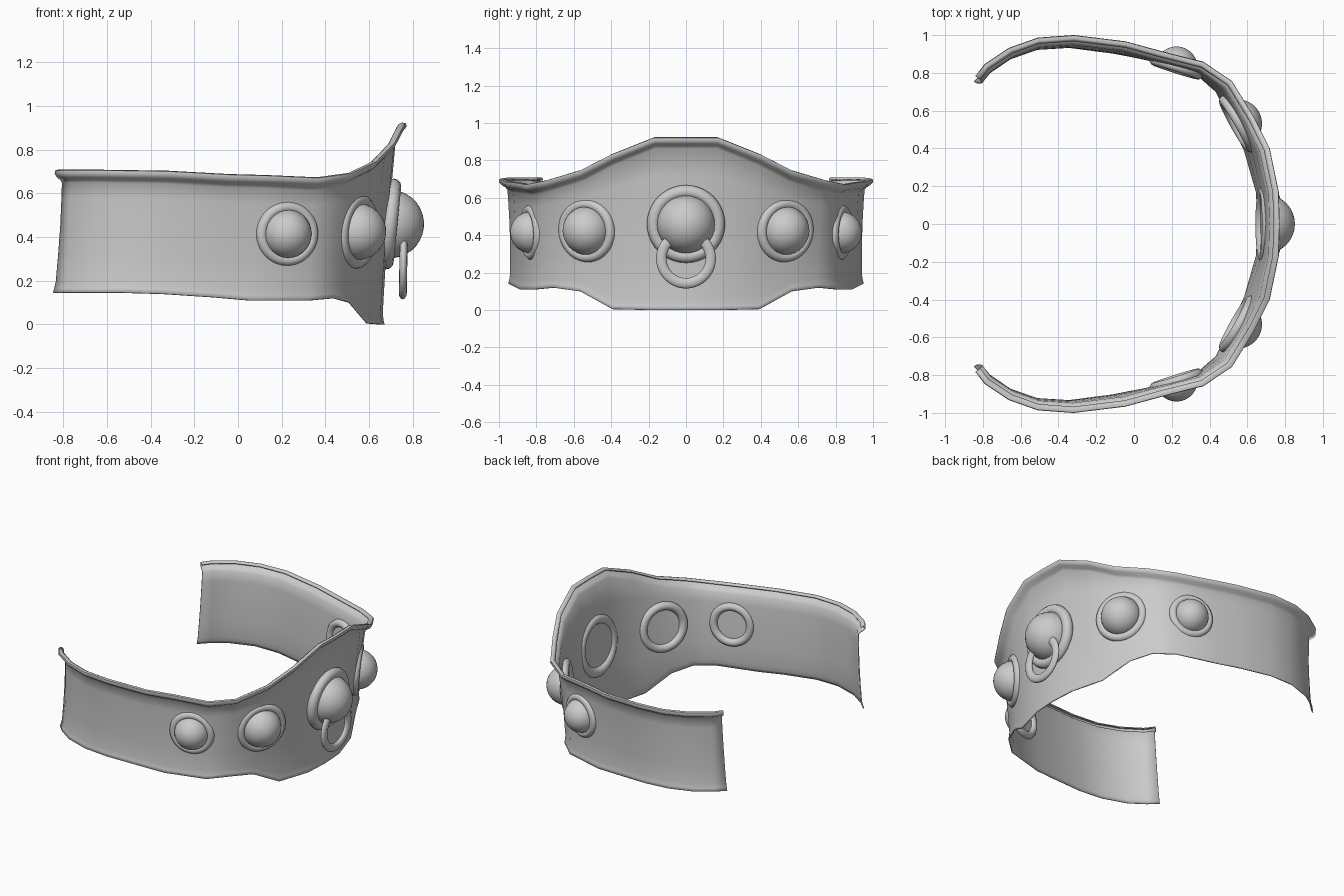
import bpy, bmesh, math
from mathutils import Vector, Matrix

if "Cube" in bpy.data.objects:
    bpy.data.objects.remove(bpy.data.objects["Cube"])

# Half of the band, from the front centre to the open end:
# lower edge (x, y, z), upper edge (x, y, z)
HALF = [
    ((0.655, 0.00, 0.00), (0.725, 0.00, 0.92)),
    ((0.645, 0.17, 0.00), (0.72, 0.165, 0.92)),
    ((0.58, 0.39, 0.005), (0.675, 0.385, 0.83)),
    ((0.50, 0.56, 0.10), (0.595, 0.545, 0.745)),
    ((0.43, 0.70, 0.12), (0.485, 0.725, 0.69)),
    ((0.32, 0.80, 0.11), (0.35, 0.815, 0.67)),
    ((0.05, 0.875, 0.11), (0.13, 0.87, 0.68)),
    ((-0.12, 0.905, 0.125), (-0.05, 0.92, 0.685)),
    ((-0.35, 0.935, 0.14), (-0.32, 0.953, 0.70)),
    ((-0.52, 0.925, 0.145), (-0.50, 0.94, 0.703)),
    ((-0.68, 0.87, 0.145), (-0.64, 0.89, 0.705)),
    ((-0.78, 0.80, 0.145), (-0.76, 0.81, 0.705)),
    ((-0.835, 0.745, 0.145), (-0.80, 0.755, 0.705)),
]


def flip(p):
    return (p[0], -p[1], p[2])


def smooth(obj, angle=50):
    bpy.ops.object.select_all(action='DESELECT')
    obj.select_set(True)
    bpy.context.view_layer.objects.active = obj
    bpy.ops.object.shade_smooth_by_angle(angle=math.radians(angle))


def finish(name, bm):
    mesh = bpy.data.meshes.new(name)
    bm.to_mesh(mesh)
    bm.free()
    obj = bpy.data.objects.new(name, mesh)
    bpy.context.collection.objects.link(obj)
    smooth(obj)
    return obj


# Curved band with a flared lip along both edges
def make_band():
    stations = [(flip(a), flip(b)) for a, b in HALF[:0:-1]] + HALF
    bm = bmesh.new()
    rows = []
    for i, (low, top) in enumerate(stations):
        low, top = Vector(low), Vector(top)
        before = Vector(stations[max(i - 1, 0)][1])
        after = Vector(stations[min(i + 1, len(stations) - 1)][1])
        t = after - before
        out = Vector((t.y, -t.x, 0)).normalized()
        height = top.z - low.z
        # (outward offset, height above the lower edge)
        section = [(0.012, 0), (0.006, 0.02), (0, 0.05), (-0.004, height * 0.3),
                   (-0.006, height * 0.55), (-0.003, height * 0.78),
                   (0.0, height - 0.055), (0.012, height - 0.04),
                   (0.032, height - 0.028), (0.044, height - 0.014),
                   (0.042, height - 0.002), (0.03, height), (0.016, height - 0.008)]
        rows.append([bm.verts.new(low.lerp(top, h / height) + out * o)
                     for o, h in section])
    for a, b in zip(rows, rows[1:]):
        for j in range(len(a) - 1):
            bm.faces.new((a[j], b[j], b[j + 1], a[j + 1]))
    band = finish("band", bm)
    solid = band.modifiers.new("thickness", 'SOLIDIFY')
    solid.thickness = 0.008
    solid.offset = 0


# Half-sphere stud sitting in a ring that shows on both sides of the band
def make_stud(name, centre, normal, dome_radius, ring_radius, tube):
    turn = Vector(normal).to_track_quat('Z', 'Y')
    bm = bmesh.new()
    bmesh.ops.create_uvsphere(bm, u_segments=32, v_segments=16, radius=dome_radius)
    bmesh.ops.bisect_plane(bm, geom=bm.verts[:] + bm.edges[:] + bm.faces[:],
                           plane_co=(0, 0, 0.008), plane_no=(0, 0, 1), clear_inner=True)
    bm.transform(Matrix.Translation(centre) @ turn.to_matrix().to_4x4())
    finish(name + "_dome", bm)
    bpy.ops.mesh.primitive_torus_add(major_radius=ring_radius, minor_radius=tube,
                                     major_segments=40, minor_segments=12,
                                     location=centre, rotation=turn.to_euler())
    ring = bpy.context.object
    ring.name = name + "_ring"
    smooth(ring)


make_band()
make_stud("centre_stud", (0.695, 0, 0.46), (1, 0, -0.1), 0.157, 0.174, 0.035)
for side, s in (("left", 1), ("right", -1)):
    make_stud(side + "_front_stud", (0.548, 0.53 * s, 0.425),
              (0.87, 0.49 * s, -0.08), 0.13, 0.142, 0.028)
    make_stud(side + "_side_stud", (0.225, 0.828 * s, 0.415),
              (0.3, 0.95 * s, -0.04), 0.112, 0.122, 0.026)

# Hanging pull ring below the centre stud
bpy.ops.mesh.primitive_torus_add(major_radius=0.132, minor_radius=0.028,
                                 major_segments=40, minor_segments=12,
                                 location=(0.757, 0, 0.275),
                                 rotation=(0, math.radians(91), 0))
pull = bpy.context.object
pull.name = "pull_ring"
pull.scale.z = 0.65
smooth(pull)
